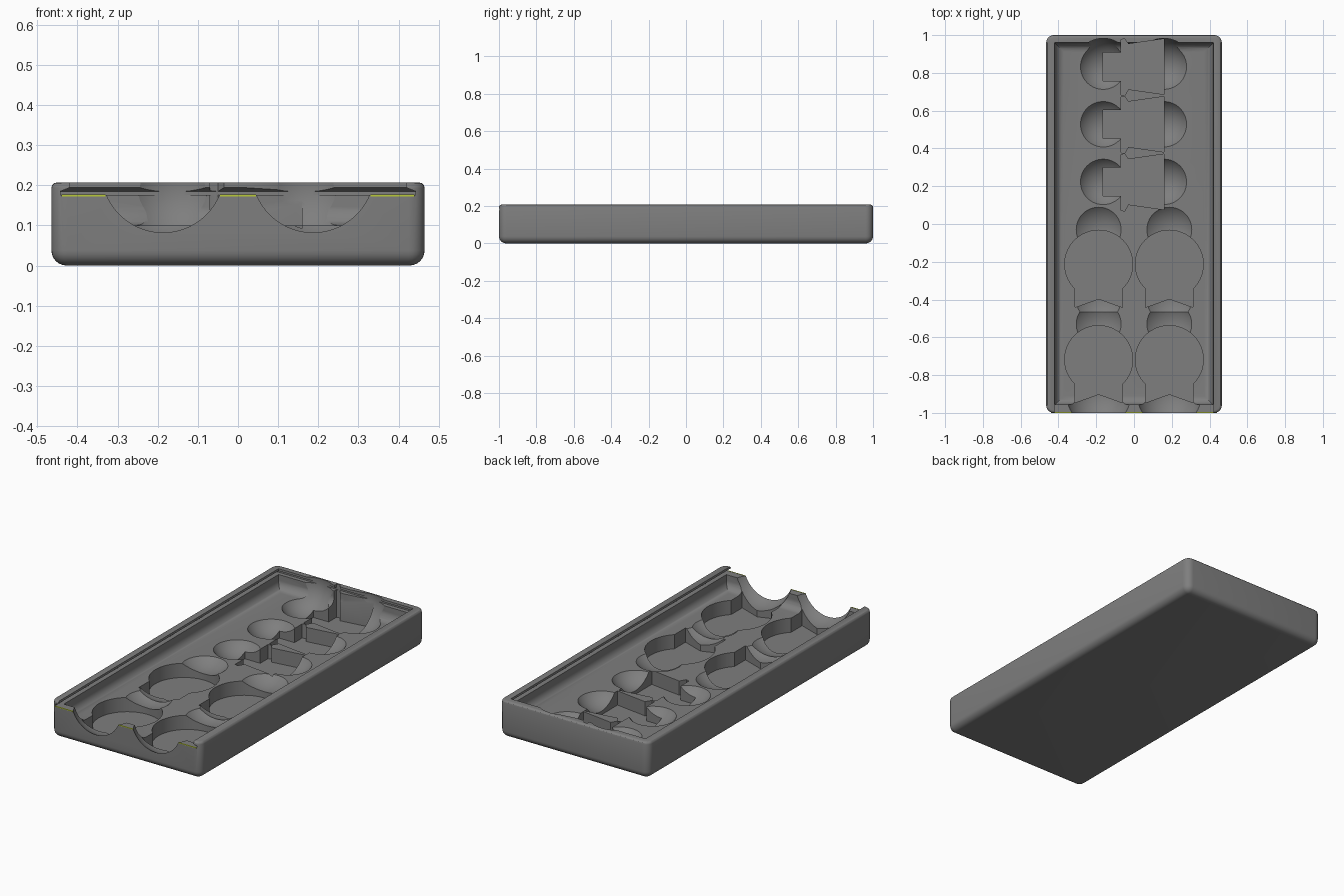
import bpy
import bmesh
import math
from mathutils import Matrix

if "Cube" in bpy.data.objects:
    bpy.data.objects.remove(bpy.data.objects["Cube"])


def material(name, rgb):
    mat = bpy.data.materials.new(name)
    mat.use_nodes = True
    colour = (*rgb, 1)
    mat.diffuse_color = colour
    mat.node_tree.nodes["Principled BSDF"].inputs["Base Color"].default_value = colour
    return mat


grey = material("mid grey", (0.21, 0.21, 0.21))
lime = material("lime yellow", (0.5, 0.6, 0.04))


def make(name, bm, mat=grey):
    bmesh.ops.recalc_face_normals(bm, faces=bm.faces)
    mesh = bpy.data.meshes.new(name)
    bm.to_mesh(mesh)
    bm.free()
    mesh.materials.append(mat)
    obj = bpy.data.objects.new(name, mesh)
    bpy.context.collection.objects.link(obj)
    return obj


def box(x0, x1, y0, y1, z0, z1):
    bm = bmesh.new()
    bmesh.ops.create_cube(bm, size=1)
    bmesh.ops.scale(bm, verts=bm.verts, vec=(x1 - x0, y1 - y0, z1 - z0))
    bmesh.ops.translate(bm, verts=bm.verts,
                        vec=((x0 + x1) / 2, (y0 + y1) / 2, (z0 + z1) / 2))
    return bm


def round_edges(bm, test, radius, segments=6):
    edges = [e for e in bm.edges if test(*(v.co for v in e.verts))]
    bmesh.ops.bevel(bm, geom=edges, offset=radius, segments=segments,
                    profile=0.5, affect='EDGES', clamp_overlap=True)


def upright(points, x, y, floor):
    """Polygon at floor height, extruded up past the rim."""
    bm = bmesh.new()
    face = bm.faces.new([bm.verts.new((x + a, y + b, floor)) for a, b in points])
    extruded = bmesh.ops.extrude_face_region(bm, geom=[face])
    verts = [g for g in extruded["geom"] if isinstance(g, bmesh.types.BMVert)]
    bmesh.ops.translate(bm, verts=verts, vec=(0, 0, 0.3 - floor))
    return bm


def stack(levels):
    """Rectangles (half width, back y, z) joined upward, running out at the front."""
    bm = bmesh.new()
    rings = [[bm.verts.new(p) for p in
              ((-w, -1.1, z), (w, -1.1, z), (w, back, z), (-w, back, z))]
             for w, back, z in levels]
    for low, high in zip(rings, rings[1:]):
        for i in range(4):
            j = (i + 1) % 4
            bm.faces.new((low[i], low[j], high[j], high[i]))
    bm.faces.new(rings[0])
    bm.faces.new(rings[-1])
    return bm


W, H = 0.465, 0.207
FLOOR, POCKET = 0.1, 0.02


def is_upright(a, b):
    return abs(a.z - b.z) > 0.05


def at_height(z):
    return lambda a, b: abs(a.z - z) < 1e-4 and abs(b.z - z) < 1e-4


# Rounded tray body
bm = box(-W, W, -1, 1, 0, H)
round_edges(bm, is_upright, 0.04)
round_edges(bm, at_height(0), 0.038)
round_edges(bm, at_height(H), 0.014, 3)
tray = make("tray", bm)

cutters = []


def cut(name, bm):
    cutters.append(make(name, bm))


# Undercut slot for a sliding lid, open at the front
cut("lid_slot", stack([(0.442, 0.98, 0.176), (0.442, 0.98, 0.185),
                       (0.42, 0.96, 0.194), (0.42, 0.96, 0.25)]))

# Main cavity with a rounded floor edge
bm = box(-0.417, 0.417, -0.955, 0.957, FLOOR, 0.25)
round_edges(bm, at_height(FLOOR), 0.045, 8)
cut("cavity", bm)


def dip(x, y, z, radius):
    bm = bmesh.new()
    bmesh.ops.create_uvsphere(bm, u_segments=64, v_segments=32, radius=radius,
                              matrix=Matrix.Translation((x, y, z)))
    cut("finger_dip", bm)


# Round pockets with a notched tail, and wide dips at both ends
tail_x, radius = 0.125, 0.18
start = -math.acos(tail_x / radius)
arc = [start + (math.pi - 2 * start) * i / 48 for i in range(49)]
outline = [(radius * math.cos(t), radius * math.sin(t)) for t in arc]
outline += [(-tail_x, -0.228), (0, -0.183), (tail_x, -0.228)]
for x in (-0.187, 0.187):
    for y in (-0.213, -0.718):
        cut("round_pocket", upright(outline, x, y, POCKET))
    for y in (-0.03, -0.4, -0.53, -0.905):
        dip(x, y, 0.235, 0.18)

# Flared pockets with a square stem
flare = [(-0.165, 0.075), (-0.165, -0.075), (-0.07, -0.075), (-0.07, -0.15),
         (-0.05, -0.155), (-0.03, -0.12), (0.16, -0.147), (0.16, 0.147),
         (-0.03, 0.12), (-0.05, 0.148), (-0.07, 0.143), (-0.07, 0.075)]
for i in range(3):
    y = 0.833 - 0.305 * i
    cut("flared_pocket", upright(flare, 0, y, POCKET))
    for x in (-0.163, 0.158):
        dip(x, y, 0.191, 0.151)

for c in cutters:
    mod = tray.modifiers.new(c.name, 'BOOLEAN')
    mod.operation, mod.solver, mod.object = 'DIFFERENCE', 'EXACT', c

# Bake the cuts and remove the cutters
graph = bpy.context.evaluated_depsgraph_get()
baked = bpy.data.meshes.new_from_object(tray.evaluated_get(graph))
tray.modifiers.clear()
tray.data = baked
baked.materials.clear()
baked.materials.append(grey)
for c in cutters:
    bpy.data.objects.remove(c)

bpy.ops.object.select_all(action='DESELECT')
tray.select_set(True)
bpy.context.view_layer.objects.active = tray
bpy.ops.object.shade_smooth_by_angle(angle=math.radians(30))

# Thin coloured strips along the front lip
for name, x0, x1 in (("right_lip_strip", -0.44, -0.33),
                     ("middle_lip_strip", -0.045, 0.045),
                     ("left_lip_strip", 0.33, 0.44)):
    make(name, box(x0, x1, -1.001, -0.996, 0.1725, 0.1768), lime)
